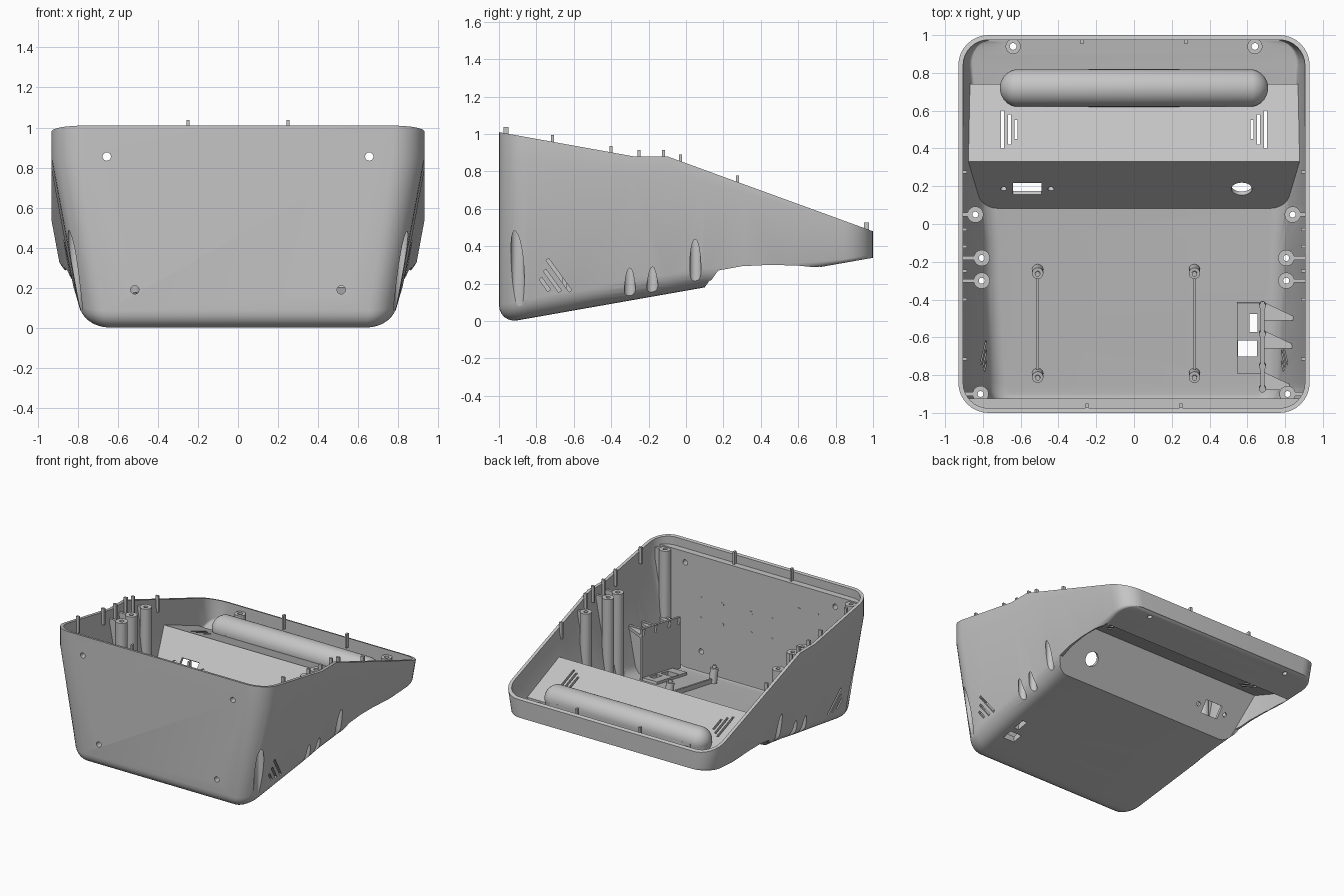
import bpy, bmesh, math
from mathutils import Matrix, Vector

cube = bpy.data.objects.get("Cube")
if cube:
    bpy.data.objects.remove(cube, do_unlink=True)

grey = bpy.data.materials.new("plain_grey")
grey.use_nodes = True
COLOUR = (0.56, 0.56, 0.56, 1)
grey.diffuse_color = COLOUR
grey.node_tree.nodes["Principled BSDF"].inputs["Base Color"].default_value = COLOUR

TILT = math.atan(0.176)   # slope of the floor
WALL = 0.025


# Shape of the case as functions of depth and height
def base(y):
    return 0.176 * (y + 0.92)


def rim(y):
    if y < -0.28:
        return 0.88 - 0.18 * (y + 0.28)
    return 0.88 - 0.364 * max(0, y + 0.1)


def band(y):
    return max(0.005, 0.07 - 0.085 * y)


def half_width(y, z):
    return 0.93 - 0.186 * max(0, rim(y) - z - band(y))


# Mesh helpers
def make(name, bm):
    bmesh.ops.recalc_face_normals(bm, faces=bm.faces[:])
    mesh = bpy.data.meshes.new(name)
    bm.to_mesh(mesh)
    bm.free()
    mesh.materials.append(grey)
    obj = bpy.data.objects.new(name, mesh)
    bpy.context.collection.objects.link(obj)
    return obj


def smooth(obj):
    obj.data.shade_smooth()
    obj.data.set_sharp_from_angle(angle=math.radians(32))


def box(name, centre, size, angle=0):
    bm = bmesh.new()
    m = Matrix.Translation(centre) @ Matrix.Rotation(angle, 4, 'X') @ Matrix.Diagonal((*size, 1))
    bmesh.ops.create_cube(bm, size=1, matrix=m)
    return make(name, bm)


def rod(name, centre, radius, depth, angle=0, sides=24):
    bm = bmesh.new()
    m = Matrix.Translation(centre) @ Matrix.Rotation(angle, 4, 'X')
    bmesh.ops.create_cone(bm, cap_ends=True, segments=sides, radius1=radius,
                          radius2=radius, depth=depth, matrix=m)
    return make(name, bm)


def prism(name, points, low, high):
    """Loop of points extruded between two placing functions."""
    bm = bmesh.new()
    a = [bm.verts.new(low(*p)) for p in points]
    b = [bm.verts.new(high(*p)) for p in points]
    bm.faces.new(a)
    bm.faces.new(b[::-1])
    n = len(points)
    for i in range(n):
        j = (i + 1) % n
        bm.faces.new((a[i], b[i], b[j], a[j]))
    bmesh.ops.triangulate(bm, faces=bm.faces[:])
    return make(name, bm)


def across(name, points, width):
    return prism(name, points, lambda y, z: (-width(y, z), y, z),
                 lambda y, z: (width(y, z), y, z))


def capsule(name, radius, reach, y, z):
    """Sphere pulled apart along x on both sides of its middle ring."""
    bm = bmesh.new()
    bmesh.ops.create_uvsphere(bm, u_segments=32, v_segments=16, radius=radius,
                              matrix=Matrix.Rotation(math.pi / 2, 4, 'Y'))
    for v in bm.verts:
        if abs(v.co.x) > 0.001:
            v.co.x += math.copysign(reach - radius, v.co.x)
        v.co += Vector((0, y, z))
    return make(name, bm)


def cut(target, tool):
    mod = target.modifiers.new("cut", 'BOOLEAN')
    mod.object, mod.operation, mod.solver = tool, 'DIFFERENCE', 'EXACT'
    graph = bpy.context.evaluated_depsgraph_get()
    graph.update()
    mesh = bpy.data.meshes.new_from_object(target.evaluated_get(graph))
    target.modifiers.remove(mod)
    target.data = mesh
    bpy.data.objects.remove(tool, do_unlink=True)


# Rounded tub: stacked outlines from the filleted floor to the sloping rim
def tub(name, inset, lift):
    r, steps = 0.16, 8
    side = []
    for i in range(steps + 1):
        a = math.pi / 2 * i / steps
        side.append((0.93 - r + r * math.sin(a), -1 + r - r * math.cos(a), math.sin(a), -math.cos(a)))
    for y in (-0.6, -0.28, -0.1, 0.1, 0.3, 0.5, 0.7):
        side.append((0.93, y, 1, 0))
    side += [(x, -y, nx, -ny) for x, y, nx, ny in side[steps::-1]]

    def place(p, level):
        x, y, nx, ny = p
        fillet = 0.1 - 0.08 * min(1, max(0, (y - 0.1) / 0.7))
        fillet = max(0.015, fillet - inset)
        a = math.pi / 2 * min(level, 6) / 6
        e = fillet * (1 - math.sin(a))
        y += -inset * ny + e * max(0, -ny)
        floor = base(y) + inset
        z = floor + fillet * (1 - math.cos(a))
        if level == 7:
            z = max(rim(y) - band(y), floor + fillet + 0.01)
        elif level == 8:
            z = rim(y) + lift
        return Vector((x * half_width(y, z) / 0.93 - (inset + e) * nx, y, z))

    bm = bmesh.new()
    rings = []
    for level in range(9):
        right = [bm.verts.new(place(p, level)) for p in side]
        left = [bm.verts.new((-v.co.x, v.co.y, v.co.z)) for v in right]
        rings.append(right + left[::-1])
    n = len(rings[0])
    for a, b in zip(rings, rings[1:]):
        for i in range(n):
            j = (i + 1) % n
            bm.faces.new((a[i], a[j], b[j], b[i]))
    for ring in (rings[0], rings[-1]):
        for i in range(n // 2 - 1):
            bm.faces.new((ring[i], ring[i + 1], ring[n - 2 - i], ring[n - 1 - i]))
    return make(name, bm)


shell = tub("case_shell", 0, 0)
cavity = tub("cavity", WALL, 0.06)

# Front wall is thickened up to a ledge below the rim
cut(cavity, box("front_liner", (0, -0.97, 0.44), (2, 0.09, 1)))

# Rear hand recess and the upright-sided grip bulge stand up into the cavity
cut(cavity, across("recess_cover", [(0.007, 0.1), (0.33, 0.53), (0.74, 0.37), (0.74, 0.1)],
                   lambda y, z: 1.1))
cut(cavity, capsule("grip_bulge", 0.1, 0.71, 0.72, 0.425))
cut(cavity, box("grip_side", (0, 0.72, 0.34), (1.22, 0.197, 0.17)))
for s in (-1, 1):
    cut(cavity, rod("grip_end", (s * 0.61, 0.72, 0.34), 0.098, 0.17, 0, 32))

# Screw columns along the side walls, each tied to the wall by a rib
columns = [(0.812, -0.9, 0.93, 0.036), (0.806, -0.3, 0.82, 0.03),
           (0.806, -0.18, 0.825, 0.03), (0.84, 0.05, 0.79, 0.03)]
for s in (-1, 1):
    for x, y, top, bore in columns:
        cut(cavity, rod("column", (s * x, y, top / 2), 0.043, top))
        cut(cavity, box("rib", (s * (x + 0.09), y, top - 0.2), (0.16, 0.02, 0.39)))
    cut(cavity, rod("rear_boss", (s * 0.64, 0.94, 0.35), 0.04, 0.2))

# Raised floor pad and the gussets of the side bracket
cut(cavity, box("floor_pad", (0.61, -0.6, base(-0.6) + 0.015), (0.13, 0.38, 0.06), TILT))
for y in (-0.5, -0.65, -0.87):
    top = base(y) + 0.4
    cut(cavity, prism("gusset", [(0.68, 0.01), (0.74, 0.01), (0.88, top), (0.68, top)],
                      lambda x, z: (x, y - 0.01, z), lambda x, z: (x, y + 0.01, z)))
    cut(cavity, prism("gusset_web", [(0.68, y), (0.87, y), (0.68, y + 0.09)],
                      lambda x, v: (x, v, top - 0.03), lambda x, v: (x, v, top - 0.005)))
cut(shell, cavity)

# Open the recess from below, hollow the grip, trim the side walls
cut(shell, across("recess", [(0.093, 0.05), (0.093, 0.17), (0.328, 0.498), (0.72, 0.346), (0.7, 0.05)],
                  lambda y, z: half_width(y, max(z, base(y))) - 0.027))
cut(shell, capsule("grip_hollow", 0.078, 0.688, 0.72, 0.425))
cut(shell, box("grip_opening", (0, 0.72, 0.377), (1.22, 0.154, 0.095)))
cut(shell, across("side_trim", [(0.108, 0.05), (0.108, 0.18), (0.172, 0.27), (0.3, 0.293), (0.45, 0.3),
                                (0.6, 0.296), (0.7, 0.286), (0.7, 0.05)], lambda y, z: 1.2))

# Holes repeated on both sides
for s in (-1, 1):
    for x, y, top, bore in columns:
        cut(shell, rod("bore", (s * x, y, 0.2), bore, 0.7))
        cut(shell, rod("pilot", (s * x, y, 0.5), 0.016, 1.2, 0, 12))
    cut(shell, rod("rear_screw", (s * 0.64, 0.94, 0.4), 0.018, 0.4, 0, 16))
    for x, length in ((0.625, 0.1), (0.66, 0.16), (0.695, 0.2)):
        cut(shell, box("speaker_slot", (s * x, 0.5, 0.45), (0.016, length, 0.3)))
    for y, z, length in ((-0.68, 0.245, 0.21), (-0.715, 0.215, 0.14), (-0.755, 0.195, 0.08)):
        cut(shell, box("side_slot", (s * 0.85, y, z), (0.2, 0.018, length), math.radians(36)))
    for x, z in ((0.655, 0.855), (0.515, 0.19)):
        cut(shell, rod("front_hole", (s * x, -0.98, z), 0.021, 0.2, math.pi / 2, 16))

# Sockets in the recess wall and openings in the floor
LEAN = -math.atan2(0.24, 0.33)
cut(shell, box("socket", (-0.565, 0.19, 0.335), (0.15, 0.16, 0.1), LEAN))
for x, r in ((-0.69, 0.016), (-0.44, 0.016), (0.57, 0.055)):
    cut(shell, rod("round_socket", (x, 0.19, 0.335), r, 0.16, LEAN + math.pi / 2))
cut(shell, box("floor_opening", (0.6, -0.66, 0.06), (0.1, 0.085, 0.3)))
cut(shell, box("floor_slot", (0.633, -0.525, 0.08), (0.042, 0.095, 0.3)))
smooth(shell)

# Bracket plate with its bosses
top = lambda y: base(y) + 0.43
box_y = (-0.89, -0.41)
prism("bracket_plate", [(y, base(y) + 0.01) for y in box_y] + [(y, top(y)) for y in box_y[::-1]],
      lambda y, z: (0.67, y, z), lambda y, z: (0.69, y, z))
for y in (-0.87, -0.75, -0.58, -0.43):
    smooth(rod("bracket_boss", (0.68, y, top(y) - 0.03), 0.018, 0.05, TILT))

# Floor standoffs joined by low rails
for x in (-0.51, 0.32):
    for y in (-0.8, -0.25):
        at = Vector((x, y, base(y) + 0.07))
        smooth(rod("standoff", at, 0.03, 0.13, TILT))
        smooth(rod("standoff_pin", at + Vector((0, -0.013, 0.07)), 0.014, 0.03, TILT, 12))
    box("standoff_rail", (x, -0.525, base(-0.525) + 0.04), (0.016, 0.54, 0.04), TILT)

# Small studs on the inside of the front wall, in two groups
for group, heights in (((0.52, 0.33, 0.08, -0.1), (0.45, 0.61)), ((-0.34, -0.5, -0.66), (0.63, 0.75))):
    for x in group:
        for z in heights:
            rod("front_stud", (x, -0.928, z), 0.014, 0.01, math.pi / 2, 12)

# Locating tabs around the rim
for s in (-1, 1):
    for y in (-0.715, -0.4, -0.25, -0.12, -0.03, 0.275):
        box("side_tab", (s * 0.896, y, rim(y) - 0.03), (0.026, 0.016, 0.13))
    for x, y in ((0.25, -0.962), (0.275, 0.965)):
        box("end_tab", (s * x, y, rim(y) - 0.02), (0.016, 0.026, 0.11))
